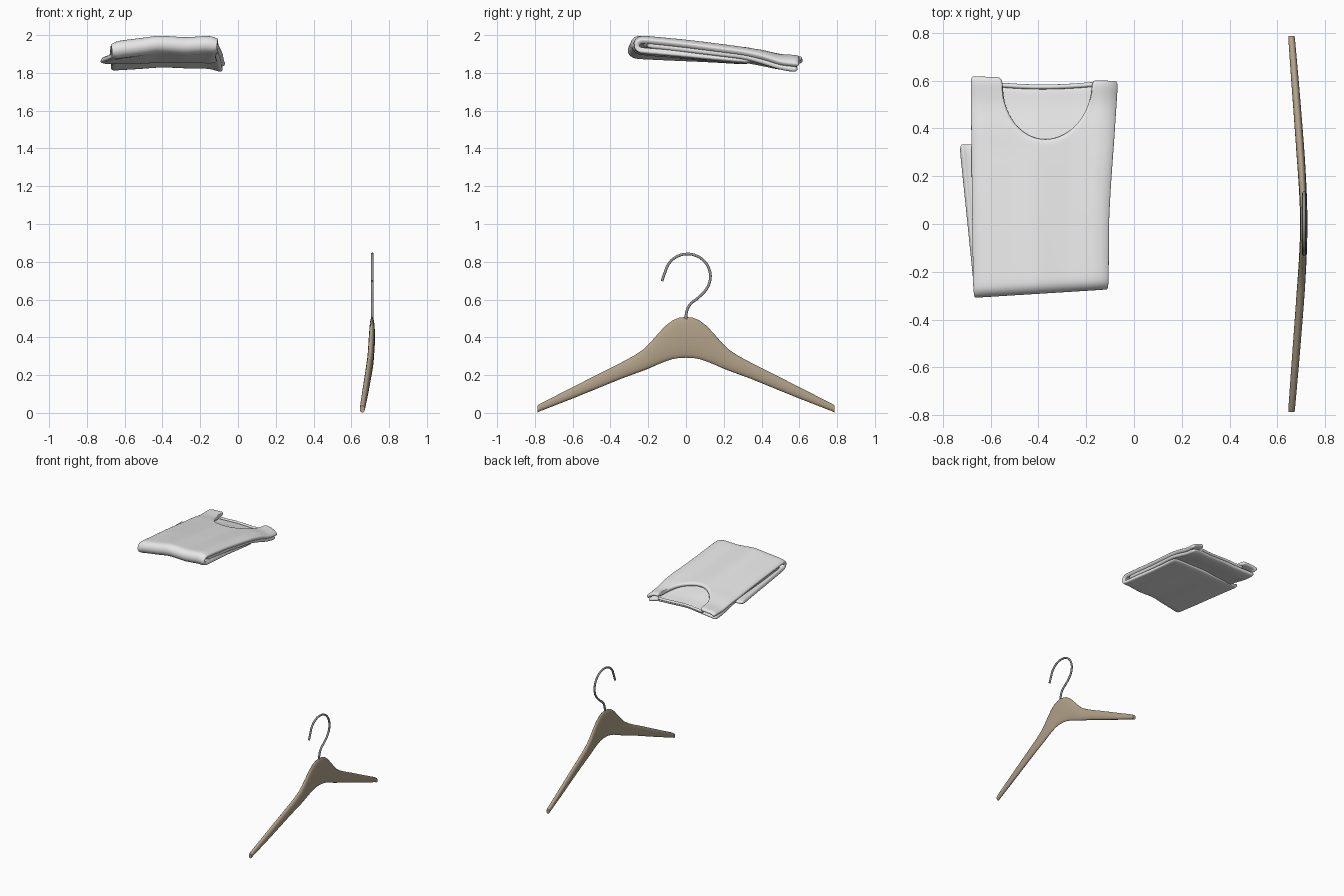
import bpy
from math import sin, cos, pi, sqrt, copysign

cube = bpy.data.objects.get("Cube")
if cube:
    bpy.data.objects.remove(cube, do_unlink=True)


def material(name, rgb, rough):
    m = bpy.data.materials.new(name)
    m.use_nodes = True
    m.diffuse_color = (*rgb, 1)
    node = m.node_tree.nodes["Principled BSDF"]
    node.inputs["Base Color"].default_value = (*rgb, 1)
    node.inputs["Roughness"].default_value = rough
    return m


cloth = material("white cloth", (0.8, 0.8, 0.8), 0.9)
wood = material("pale wood", (0.44, 0.36, 0.25), 0.6)
steel = material("grey steel", (0.3, 0.3, 0.31), 0.4)


def interp(table, v):
    """Piecewise linear lookup with clamped ends."""
    if v <= table[0][0]:
        return table[0][1]
    for (a, p), (b, q) in zip(table, table[1:]):
        if v <= b:
            return p + (q - p) * (v - a) / (b - a)
    return table[-1][1]


def lin(a, b, n):
    return [a + (b - a) * i / (n - 1) for i in range(n)]


def mesh_object(name, verts, faces, mat):
    me = bpy.data.meshes.new(name)
    me.from_pydata(verts, [], faces)
    me.materials.append(mat)
    me.polygons.foreach_set("use_smooth", [True] * len(me.polygons))
    ob = bpy.data.objects.new(name, me)
    bpy.context.collection.objects.link(ob)
    return ob


def sheet(name, columns, thickness):
    """Cloth grid with rounded thickness."""
    n = len(columns[0])
    verts = [p for col in columns for p in col]
    faces = [(i * n + j, i * n + j + 1, (i + 1) * n + j + 1, (i + 1) * n + j)
             for i in range(len(columns) - 1) for j in range(n - 1)]
    ob = mesh_object(name, verts, faces, cloth)
    solid = ob.modifiers.new("thickness", "SOLIDIFY")
    solid.thickness = thickness
    solid.offset = 0
    ob.modifiers.new("rounding", "SUBSURF").levels = 2
    ob.modifiers["rounding"].render_levels = 2
    return ob


def tube(name, points, radius, mat):
    cu = bpy.data.curves.new(name, "CURVE")
    cu.dimensions = "3D"
    cu.bevel_depth = radius
    cu.bevel_resolution = 3
    cu.use_fill_caps = True
    cu.resolution_u = 6
    sp = cu.splines.new("BEZIER")
    sp.bezier_points.add(len(points) - 1)
    for bp, p in zip(sp.bezier_points, points):
        bp.co = p
        bp.handle_left_type = bp.handle_right_type = "AUTO"
    cu.materials.append(mat)
    ob = bpy.data.objects.new(name, cu)
    bpy.context.collection.objects.link(ob)
    return ob


# Folded shirt: shared shape of the cloth
RIGHT = [(-0.3, -0.11), (0, -0.108), (0.15, -0.1), (0.35, -0.086), (0.6, -0.072)]
SAG = [(0, -0.033), (0.1, -0.022), (0.3, -0.012), (0.45, 0),
       (0.7, -0.006), (0.9, 0), (1, -0.008)]
UPPER = [(-0.26, 1.983), (0, 1.957), (0.25, 1.929), (0.4, 1.91),
         (0.5, 1.886), (0.61, 1.884)]
LOWER = [(-0.26, 1.917), (0, 1.893), (0.33, 1.864)]
INNER = [(-0.24, 1.95), (0, 1.924), (0.3, 1.894), (0.42, 1.868),
         (0.5, 1.846), (0.6, 1.838)]
NECK_A, NECK_B = 0.216, 0.83
FOLD_Y = -0.26


def place(s, y, z, droop=0.0, shift=0.0, sag=1.0, curl=0.0):
    """Point on the cloth; s runs from the right side (0) to the left (1)."""
    left = -0.668 - 0.012 * (y + 0.3) / 0.9
    x = left + (interp(RIGHT, y) - left) * s - shift * (1 - 0.5 * s)
    back = min(1, max(0, (y - 0.3) / 0.3))
    z += interp(SAG, s) * sag * (1 - 0.6 * back)
    z -= droop * max(0, (s - 0.8) / 0.2) ** 2 * back
    z -= curl * (1 - min(1, min(s, 1 - s) / 0.06)) ** 2
    z += 0.002 * sin(9 * s + 7 * y)
    return (x, y + 0.035 * s * (1 - (y + 0.3) / 0.9), z)


def neck_end(s):
    if s < NECK_A or s > NECK_B:
        return 0.62 - 0.02 * s
    q = (2 * s - NECK_A - NECK_B) / (NECK_B - NECK_A)
    return 0.575 - 0.225 * sqrt(max(0, 1 - q * q))


neck_mid, neck_half = (NECK_A + NECK_B) / 2, (NECK_B - NECK_A) / 2
spans = ([0, 0.02, 0.045] + lin(0.08, NECK_A - 0.006, 4)
         + [neck_mid - neck_half * cos(pi * i / 20) * 0.9999 for i in range(21)]
         + lin(NECK_B + 0.006, 0.92, 4) + [0.955, 0.98, 1])

# Outer layer: upper panel with neckline, front fold, lower panel
columns = []
for s in spans:
    col = [place(s, y, interp(UPPER, y), 0.035, curl=0.012)
           for y in lin(neck_end(s), FOLD_Y, 18)]
    for k in range(1, 6):
        a = pi / 2 + pi * k / 6
        col.append(place(s, FOLD_Y + 0.036 * cos(a), 1.95 + 0.033 * sin(a),
                         curl=0.012 * sin(a)))
    for y in lin(FOLD_Y, 0.335, 10):
        w = (y - FOLD_Y) / 0.595
        col.append(place(s, y, interp(LOWER, y), shift=0.052 * w,
                         sag=1 - 0.75 * w, curl=-0.012))
    columns.append(col)
sheet("shirt_outer_fold", columns, 0.03)


# Inner back panel seen through the neckline
def back_end(s):
    return 0.595 - 0.02 * sin(pi * s)


sheet("shirt_back_panel",
      [[place(s, y, interp(INNER, y), 0.03, sag=0.85) for y in lin(back_end(s), -0.24, 16)]
       for s in lin(0.008, 0.99, 19)], 0.032)

# Back collar band
tube("shirt_back_collar",
     [place(s, back_end(s) - 0.002, 1.855) for s in lin(NECK_A - 0.01, NECK_B + 0.01, 7)],
     0.01, cloth)

# Hanger body: half width, top height, bottom height
STATIONS = [(0, 0.508, 0.292), (0.035, 0.504, 0.291), (0.07, 0.49, 0.285),
            (0.11, 0.46, 0.272), (0.15, 0.417, 0.256), (0.19, 0.371, 0.238),
            (0.23, 0.333, 0.222), (0.28, 0.3, 0.204), (0.34, 0.268, 0.182),
            (0.45, 0.213, 0.137), (0.6, 0.136, 0.076), (0.77, 0.05, 0.01),
            (0.787, 0.038, 0.002)]
DEPTH = [(0, 0.015), (0.3, 0.017), (0.75, 0.015), (0.787, 0.013)]
SIDES = 20
rows = [(-y, t, b) for y, t, b in STATIONS[:0:-1]] + STATIONS


def soft(v):
    return copysign(abs(v) ** 0.9, v)


verts, faces = [], []
for y, top, bottom in rows:
    cx = 0.725 - sqrt(0.015 ** 2 + (0.065 * y / 0.787) ** 2)
    for k in range(SIDES):
        a = 2 * pi * k / SIDES
        verts.append((cx + interp(DEPTH, abs(y)) * soft(cos(a)), y,
                      (top + bottom) / 2 + (top - bottom) / 2 * soft(sin(a))))
for i in range(len(rows) - 1):
    for k in range(SIDES):
        n = (k + 1) % SIDES
        faces.append((i * SIDES + k, (i + 1) * SIDES + k,
                      (i + 1) * SIDES + n, i * SIDES + n))
faces.append(tuple(range(SIDES)))
faces.append(tuple(reversed(range(len(verts) - SIDES, len(verts)))))
body = mesh_object("hanger_body", verts, faces, wood)
# Outward normals check follows ring direction: flip so faces point out
body.data.flip_normals()
bpy.ops.object.select_all(action="DESELECT")
body.select_set(True)
bpy.context.view_layer.objects.active = body
bpy.ops.object.mode_set(mode="EDIT")
bpy.ops.mesh.select_all(action="SELECT")
bpy.ops.mesh.normals_make_consistent(inside=False)
bpy.ops.object.mode_set(mode="OBJECT")
bpy.ops.object.shade_smooth_by_angle(angle=0.9)

# Hanger hook: short neck, then a round crook
hook = [(0, 0.49), (0.002, 0.53), (0.02, 0.572), (0.065, 0.61), (0.108, 0.655)]
hook += [(0.008 + 0.121 * cos(a), 0.722 + 0.119 * sin(a))
         for a in lin(-0.15, pi - 0.2, 8)]
hook += [(-0.127, 0.698)]
tube("hanger_hook", [(0.711, y, z) for y, z in hook], 0.0075, steel)
